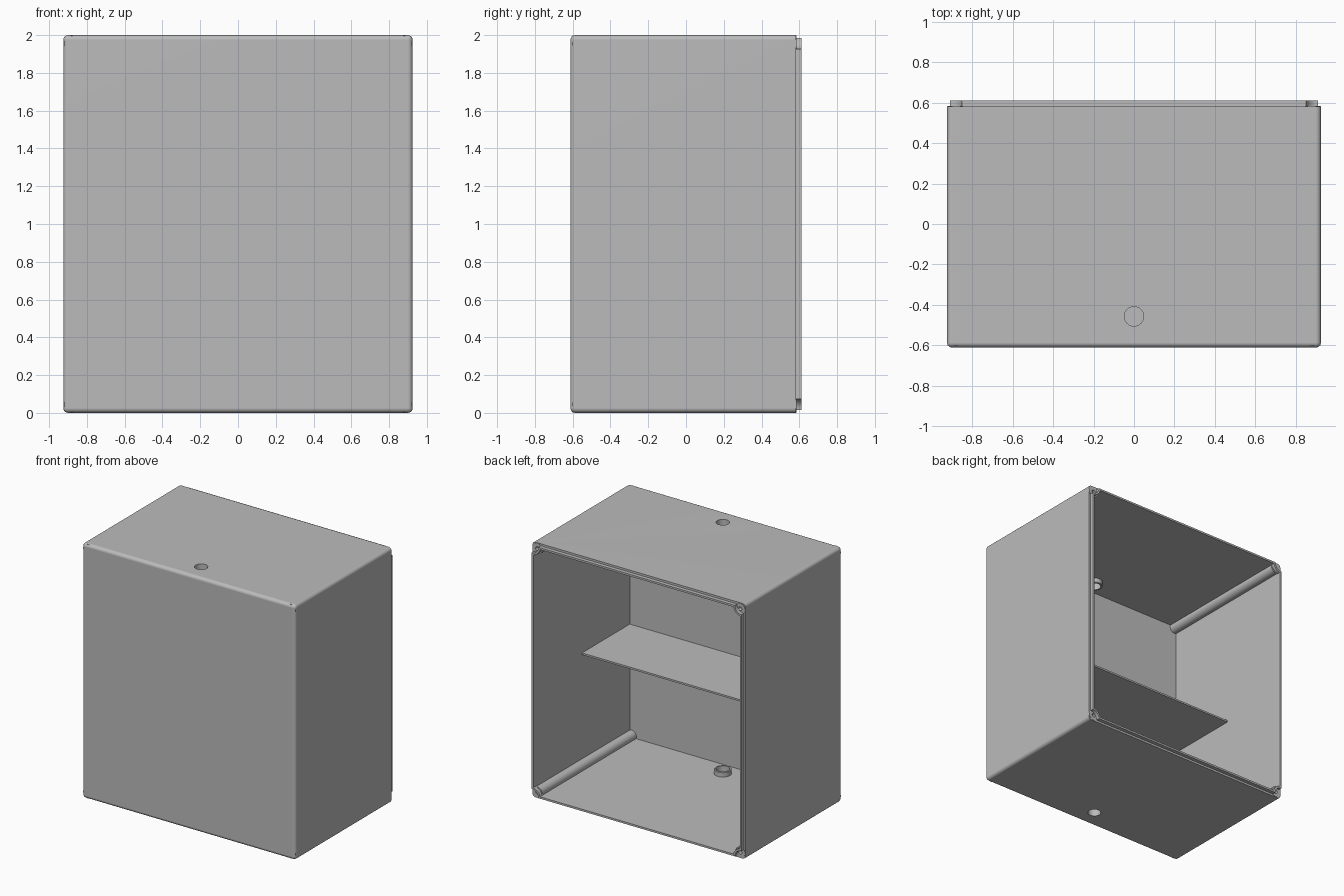
import bpy, bmesh
from math import pi, sin, cos, asin
from mathutils import Matrix, Vector

if "Cube" in bpy.data.objects:
    bpy.data.objects.remove(bpy.data.objects["Cube"], do_unlink=True)

W, H, FRONT, BACK = 0.925, 2.0, -0.612, 0.582   # half width, height, depth limits
WALL = 0.03
HOLE_Y, HOLE_R = -0.457, 0.048

grey = bpy.data.materials.new("plain_grey")
grey.use_nodes = True
grey.diffuse_color = (0.5, 0.5, 0.5, 1)
grey.node_tree.nodes["Principled BSDF"].inputs["Base Color"].default_value = (0.5, 0.5, 0.5, 1)


def finish(name, bm):
    bmesh.ops.recalc_face_normals(bm, faces=bm.faces)
    mesh = bpy.data.meshes.new(name)
    bm.to_mesh(mesh)
    bm.free()
    mesh.materials.append(grey)
    obj = bpy.data.objects.new(name, mesh)
    bpy.context.collection.objects.link(obj)
    return obj


def select(obj):
    bpy.ops.object.select_all(action='DESELECT')
    obj.select_set(True)
    bpy.context.view_layer.objects.active = obj


def smooth(obj):
    select(obj)
    bpy.ops.object.shade_smooth_by_angle(angle=pi / 6)


def box_mesh(lo, hi):
    bm = bmesh.new()
    bmesh.ops.create_cube(bm, size=1)
    lo, hi = Vector(lo), Vector(hi)
    bmesh.ops.scale(bm, vec=hi - lo, verts=bm.verts)
    bmesh.ops.translate(bm, vec=(lo + hi) / 2, verts=bm.verts)
    return bm


def lathe(name, profile, matrix, closed=False):
    """Spin (radius, height) points about z, then place the result."""
    bm = bmesh.new()
    verts = [bm.verts.new((r, 0, h)) for r, h in profile]
    edges = [bm.edges.new(pair) for pair in zip(verts, verts[1:])]
    if closed:
        edges.append(bm.edges.new((verts[-1], verts[0])))
    bmesh.ops.spin(bm, geom=verts + edges, cent=(0, 0, 0), axis=(0, 0, 1),
                   angle=2 * pi, steps=32)
    bmesh.ops.remove_doubles(bm, verts=bm.verts, dist=1e-5)
    bm.transform(matrix)
    obj = finish(name, bm)
    smooth(obj)
    return obj


def cut(target, cutter):
    mod = target.modifiers.new("cut", 'BOOLEAN')
    mod.operation = 'DIFFERENCE'
    mod.solver = 'EXACT'
    mod.object = cutter
    select(target)
    bpy.ops.object.modifier_apply(modifier=mod.name)
    bpy.data.objects.remove(cutter, do_unlink=True)


# Outer shell: rounded everywhere except around the open back
bm = box_mesh((-W, FRONT, 0), (W, BACK, H))
rounded = [e for e in bm.edges if any(v.co.y < 0 for v in e.verts)]
bmesh.ops.bevel(bm, geom=rounded, offset=0.026, segments=5, profile=0.5, affect='EDGES')
shell = finish("enclosure_shell", bm)
cut(shell, finish("cavity", box_mesh((-W + WALL, FRONT + WALL, WALL),
                                     (W - WALL, BACK + 0.1, H - WALL))))

# Cable holes through the top and bottom
cut(shell, lathe("hole_cutter", [(0, -0.1), (HOLE_R, -0.1), (HOLE_R, H + 0.1), (0, H + 0.1)],
                 Matrix.Translation((0, HOLE_Y, 0))))
smooth(shell)
shell.modifiers.new("even_shading", 'WEIGHTED_NORMAL').keep_sharp = True

# Collars around the holes on the inside
for name, z, flip in (("bottom_collar", WALL, 1), ("top_collar", H - WALL, -1)):
    ring = [(HOLE_R, -0.005), (0.062, -0.005), (0.062, 0.034), (0.058, 0.038), (HOLE_R, 0.038)]
    lathe(name, [(r, h * flip) for r, h in ring],
          Matrix.Translation((0, HOLE_Y, z)), closed=True)

# Inner shelf
finish("shelf", box_mesh((-W + WALL - 0.005, FRONT + WALL - 0.005, 0.9),
                         (W - WALL + 0.005, 0.01, 0.914)))

# Screw posts along the four corners, with blind holes
post = [(0, FRONT + 0.01), (0.042, FRONT + 0.01), (0.042, BACK + 0.003),
        (0.015, BACK + 0.003), (0.015, BACK - 0.25), (0, BACK - 0.25)]
for side, sx in (("right", -1), ("left", 1)):
    for level, sz in (("bottom", -1), ("top", 1)):
        place = Matrix.Translation((sx * 0.88, 0, 1 + sz * 0.955)) @ Matrix.Rotation(-pi / 2, 4, 'X')
        lathe(f"{level}_{side}_screw_post", post, place)


def lip_outline(inset, radius):
    """Rectangle whose corners are scooped inward around the posts."""
    cx, cz, a0 = 0.91, 0.984, asin(inset / radius)
    pts = []
    for sx, sz in ((1, 1), (-1, 1), (-1, -1), (1, -1)):
        arc = [a0 + (pi / 2 - 2 * a0) * i / 8 for i in range(9)]
        if sx != sz:
            arc.reverse()
        pts += [(sx * (cx - radius * sin(a)), 1 + sz * (cz - radius * cos(a))) for a in arc]
    return pts


# Sealing lip around the open back
bm = bmesh.new()
outer, inner = lip_outline(0, 0.058), lip_outline(0.015, 0.073)
loops = [[bm.verts.new((x, y, z)) for x, z in pts]
         for pts, y in ((outer, BACK - 0.004), (outer, 0.612), (inner, 0.612), (inner, BACK - 0.004))]
for a, b in zip(loops, loops[1:] + loops[:1]):
    for i in range(len(a)):
        j = (i + 1) % len(a)
        bm.faces.new((a[i], a[j], b[j], b[i]))
smooth(finish("sealing_lip", bm))
